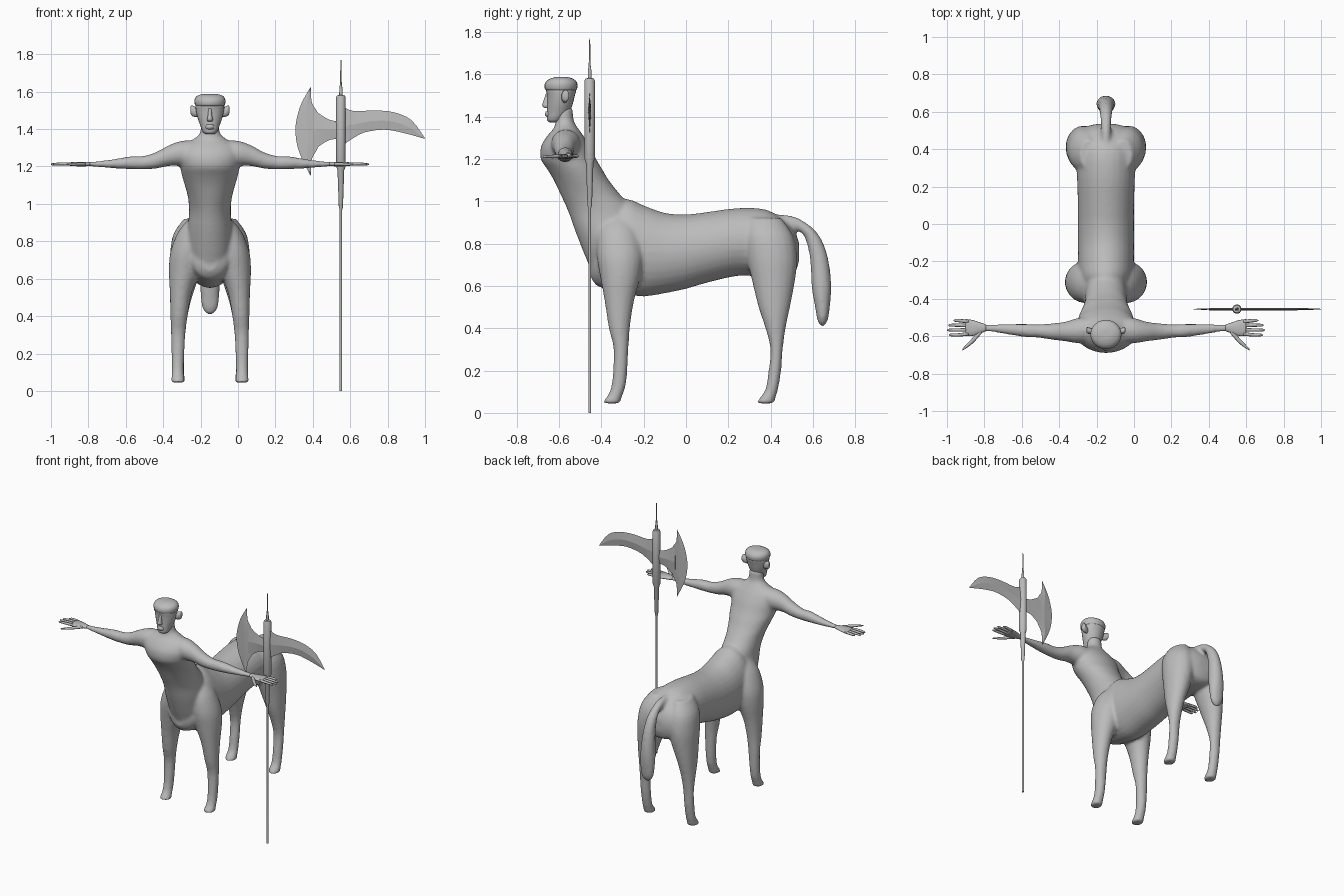
import bpy, bmesh, math
from mathutils import Vector

CX = -0.15                       # the figure's own centre line
grey = bpy.data.materials.new("stone grey")
grey.diffuse_color = (0.5, 0.5, 0.5, 1)


def finish(name, bm, smooth=True):
    bmesh.ops.recalc_face_normals(bm, faces=bm.faces[:])
    me = bpy.data.meshes.new(name)
    bm.to_mesh(me)
    bm.free()
    me.materials.append(grey)
    for p in me.polygons:
        p.use_smooth = smooth
    ob = bpy.data.objects.new(name, me)
    bpy.context.collection.objects.link(ob)
    return ob


def spline(rows, steps):
    """Catmull-Rom through the rows of section values."""
    out = []
    n = len(rows)
    for i in range(n - 1):
        a, b, c, d = (rows[max(i - 1, 0)], rows[i], rows[i + 1], rows[min(i + 2, n - 1)])
        for k in range(steps):
            t = k / steps
            out.append([0.5 * (2 * q + (r - p) * t + (2 * p - 5 * q + 4 * r - s) * t * t
                               + (3 * q - p - 3 * r + s) * t ** 3)
                        for p, q, r, s in zip(a, b, c, d)])
    out.append(list(rows[-1]))
    return out


def loft(name, rows, axis, side=1, seg=20, steps=3):
    """Rows are (x from centre, y, z, radius 1, radius 2); rings lie across the axis.
    Axis 't' follows the path inside the yz plane."""
    bm = bmesh.new()
    rows = spline(rows, steps)
    rings = []
    for i, (x, y, z, r1, r2) in enumerate(rows):
        u, v = {'x': ((0, 1, 0), (0, 0, 1)), 'y': ((1, 0, 0), (0, 0, 1)),
                'z': ((1, 0, 0), (0, 1, 0)), 't': ((1, 0, 0), None)}[axis]
        if v is None:
            a, b = rows[max(i - 1, 0)], rows[min(i + 1, len(rows) - 1)]
            v = Vector((0, -(b[2] - a[2]), b[1] - a[1])).normalized()
        c, u, v = Vector((x, y, z)), Vector(u), Vector(v)
        ring = []
        for k in range(seg):
            t = math.tau * k / seg
            p = c + u * max(r1, .002) * math.cos(t) + v * max(r2, .002) * math.sin(t)
            ring.append(bm.verts.new((CX + side * p.x, p.y, p.z)))
        rings.append(ring)
    for a, b in zip(rings, rings[1:]):
        for k in range(seg):
            bm.faces.new((a[k], a[(k + 1) % seg], b[(k + 1) % seg], b[k]))
    bm.faces.new(rings[0])
    bm.faces.new(rings[-1])
    return finish(name, bm)


def stack(rows):
    """(z, y front, y back, half width) to loft rows."""
    return [(0, (f + b) / 2, z, w, (b - f) / 2) for z, f, b, w in rows]


# Horse barrel, from rump to breast
body = [loft("barrel", [(0, y, z, w, h) for y, z, w, h in (
    (.535, .76, .05, .04), (.515, .76, .12, .095), (.47, .775, .155, .13), (.38, .80, .16, .16),
    (.25, .808, .155, .16), (.1, .782, .15, .167), (0, .762, .15, .176), (-.1, .755, .15, .19),
    (-.2, .765, .15, .215), (-.28, .785, .145, .225), (-.36, .77, .13, .19),
    (-.42, .72, .10, .12), (-.45, .69, .04, .05))], 'y', seg=28)]

# Human torso and neck, leaning forward
body.append(loft("torso", stack((
    (.60, -.41, -.25, .08), (.7, -.46, -.2, .115), (.85, -.52, -.22, .12), (.95, -.556, -.24, .112),
    (1.03, -.592, -.31, .117), (1.1, -.625, -.365, .135), (1.15, -.655, -.395, .15),
    (1.2, -.687, -.425, .16), (1.26, -.685, -.455, .168), (1.31, -.655, -.485, .145),
    (1.345, -.625, -.51, .09), (1.38, -.617, -.53, .053), (1.44, -.62, -.535, .05))), 'z', seg=28))

# Tail
body.append(loft("tail", ((0, .42, .91, .025, .03), (0, .50, .90, .027, .03), (0, .565, .868, .03, .026),
                          (0, .605, .81, .035, .036), (0, .63, .72, .042, .043), (0, .64, .6, .05, .047),
                          (0, .645, .5, .05, .035), (0, .645, .44, .04, .025), (0, .643, .41, .015, .01)), 't'))

front = ((.07, -.32, .93, .03, .05), (.09, -.32, .86, .075, .095), (.117, -.312, .75, .093, .11),
         (.133, -.31, .65, .087, .097), (.155, -.315, .53, .060, .07), (.165, -.315, .4, .046, .05),
         (.17, -.307, .3, .039, .035), (.172, -.315, .15, .033, .034), (.172, -.331, .09, .033, .034),
         (.172, -.348, .06, .036, .04), (.172, -.35, .045, .038, .041))
hind = ((.09, .37, .92, .05, .08), (.11, .39, .84, .085, .115), (.12, .405, .74, .093, .12),
        (.132, .413, .64, .083, .105), (.155, .417, .5, .059, .075), (.165, .423, .4, .046, .048),
        (.17, .428, .3, .037, .029), (.17, .42, .2, .034, .03), (.17, .405, .11, .033, .03),
        (.17, .385, .07, .036, .038), (.17, .375, .045, .038, .041))
arm = ((.08, -.565, 1.265, .07, .075), (.15, -.57, 1.27, .068, .068), (.22, -.575, 1.258, .052, .056),
       (.29, -.575, 1.232, .044, .044), (.36, -.572, 1.22, .036, .036), (.42, -.57, 1.22, .036, .035),
       (.53, -.562, 1.214, .028, .023), (.62, -.557, 1.213, .019, .014), (.67, -.555, 1.213, .019, .012))
palm = ((.64, -.555, 1.213, .018, .011), (.675, -.556, 1.213, .03, .012),
        (.71, -.556, 1.213, .042, .012), (.75, -.554, 1.213, .046, .009))
thumb = ((.665, -.57, 1.212, .016, .01), (.70, -.61, 1.212, .016, .009),
         (.73, -.64, 1.211, .013, .008), (.768, -.672, 1.211, .005, .004))

for side, word in ((1, "left"), (-1, "right")):
    # Legs and arms
    body.append(loft(word + "_front_leg", front, 'z', side))
    body.append(loft(word + "_hind_leg", hind, 'z', side))
    body.append(loft(word + "_arm", arm, 'x', side))
    # Hands
    loft(word + "_palm", palm, 'x', side, 16)
    loft(word + "_thumb", thumb, 'x', side, 10)
    for i, (y, tip) in enumerate(((-.516, .815), (-.541, .843), (-.567, .85), (-.593, .84))):
        yb = -.555 + (y + .555) * .85
        loft(f"{word}_finger_{i + 1}", ((.735, yb, 1.213, .010, .009), (.79, y, 1.214, .009, .008),
                                        (tip - .01, y, 1.212, .007, .006), (tip, y, 1.212, .002, .002)),
             'x', side, 8)
    # Ears, flaring outward
    loft(word + "_ear", ((.062, -.575, 1.487, .012, .022), (.085, -.572, 1.494, .017, .028),
                         (.1, -.568, 1.5, .016, .026), (.105, -.567, 1.502, .006, .012)), 'x', side, 12)

# Melt torso, limbs and tail into one smooth skin
bpy.ops.object.select_all(action='DESELECT')
for ob in body:
    ob.select_set(True)
bpy.context.view_layer.objects.active = body[0]
bpy.ops.object.join()
skin = body[0]
skin.name = "centaur_body"
rm = skin.modifiers.new("skin", 'REMESH')
rm.mode = 'VOXEL'
rm.voxel_size = 0.01
rm.use_smooth_shade = True
sm = skin.modifiers.new("soften", 'SMOOTH')
sm.factor = 0.5
sm.iterations = 7
for m in ("skin", "soften"):
    bpy.ops.object.modifier_apply(modifier=m)

# Head, hair cap and nose
loft("head", stack(((1.373, -.645, -.60, .022), (1.385, -.657, -.58, .038), (1.42, -.657, -.55, .052),
                    (1.46, -.656, -.535, .066), (1.5, -.657, -.525, .075), (1.53, -.661, -.518, .077),
                    (1.56, -.65, -.525, .07))), 'z', seg=24)
loft("hair", stack(((1.522, -.655, -.525, .072), (1.53, -.667, -.515, .08), (1.555, -.667, -.513, .083),
                    (1.575, -.65, -.527, .072), (1.586, -.62, -.555, .045), (1.588, -.6, -.58, .015))),
     'z', seg=24)
loft("nose", stack(((1.44, -.665, -.645, .012), (1.45, -.68, -.64, .016), (1.47, -.676, -.64, .012),
                    (1.51, -.662, -.64, .008))), 'z', seg=10)
loft("mouth", stack(((1.398, -.658, -.63, .02), (1.41, -.667, -.63, .024),
                     (1.425, -.662, -.63, .02))), 'z', seg=12)

# Halberd pole: shaft, ferrule, socket and spike turned as one profile
PX, PY = 0.55, -0.455
shaft = [(0, .007), (.97, .007), (.98, .011), (1.18, .018), (1.2, .025), (1.57, .025),
         (1.58, .020), (1.582, .009), (1.62, .008), (1.64, .005), (1.77, .002)]
pole = loft("halberd_pole", [(PX - CX, PY, z, r, r) for z, r in shaft], 'z', seg=14, steps=1)
bpy.ops.object.select_all(action='DESELECT')
pole.select_set(True)
bpy.context.view_layer.objects.active = pole
bpy.ops.object.shade_smooth_by_angle(angle=math.radians(35))


def blade(name, upper, lower, thick=.009):
    """Blade between two matching edges, thickest along its middle."""
    bm = bmesh.new()
    cols = []
    for (xa, za), (xb, zb) in zip(spline(upper, 3), spline(lower, 3)):
        h = min(thick / 2, .0015 + math.hypot(xa - xb, za - zb) * .05)
        xm, zm = (xa + xb) / 2, (za + zb) / 2
        cols.append([bm.verts.new(p) for p in ((xa, PY, za), (xm, PY - h, zm),
                                               (xb, PY, zb), (xm, PY + h, zm))])
    for a, b in zip(cols, cols[1:]):
        for k in range(4):
            bm.faces.new((a[k], a[(k + 1) % 4], b[(k + 1) % 4], b[k]))
    bm.faces.new(cols[0])
    bm.faces.new(cols[-1])
    return finish(name, bm, False)


# Crescent axe head: cutting edge and the inner edge behind it, plus its neck
blade("axe_crescent",
      ((.388, 1.625), (.34, 1.54), (.315, 1.46), (.307, 1.395), (.315, 1.32), (.34, 1.245), (.388, 1.15)),
      ((.389, 1.622), (.395, 1.54), (.425, 1.488), (.44, 1.395), (.432, 1.31), (.395, 1.24), (.389, 1.153)))
blade("axe_neck", ((.40, 1.51), (.43, 1.485), (.49, 1.45), (.55, 1.44)),
      ((.40, 1.27), (.43, 1.305), (.49, 1.342), (.55, 1.346)), .014)
# Curved beak on the other side
blade("beak", ((.55, 1.525), (.62, 1.496), (.73, 1.50), (.837, 1.489), (.928, 1.447), (1.0, 1.351)),
      ((.55, 1.305), (.62, 1.354), (.68, 1.383), (.783, 1.397), (.89, 1.378), (.998, 1.348)), .014)
